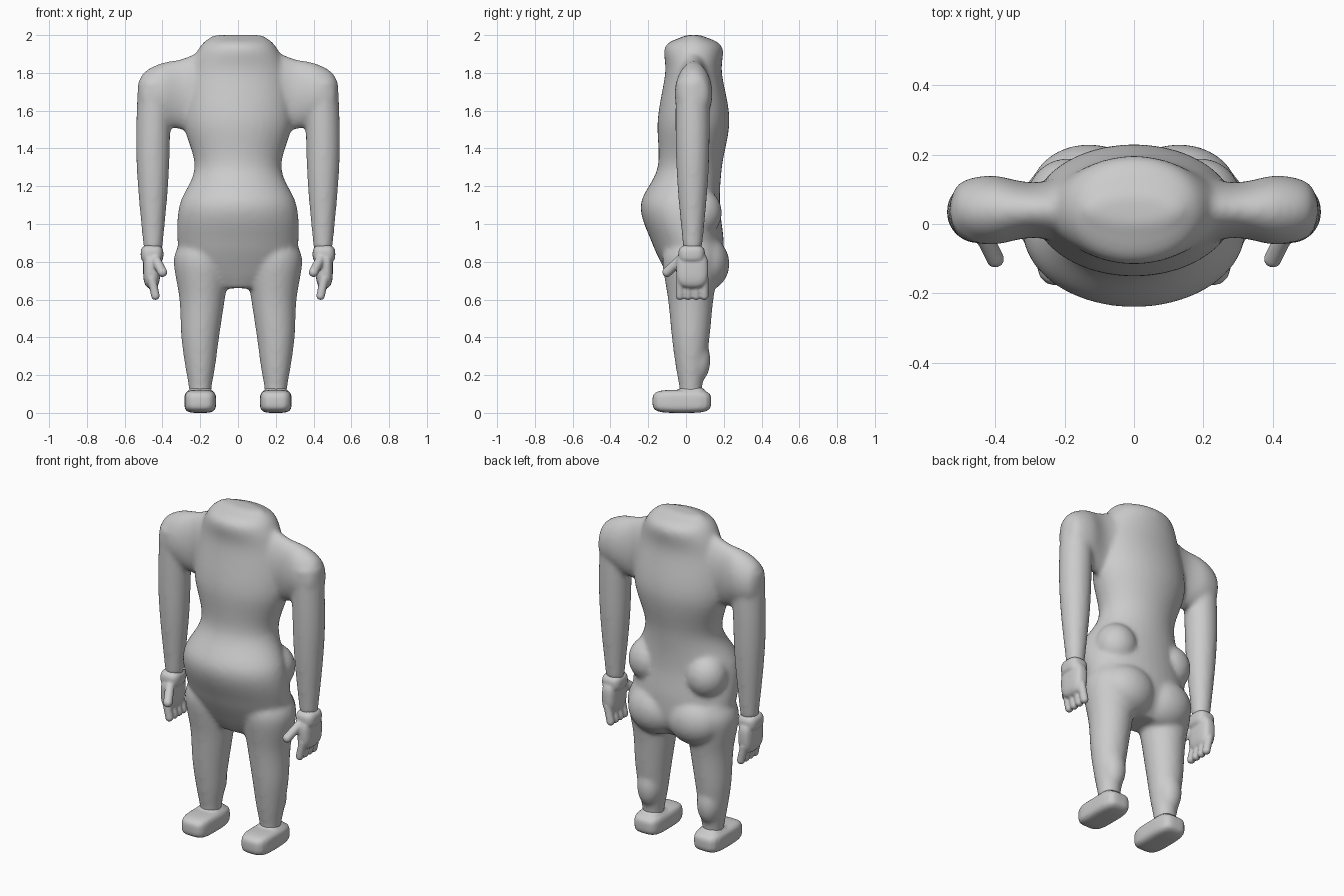
import bpy, bmesh, math
from mathutils import Vector

default_cube = bpy.data.objects.get("Cube")
if default_cube:
    bpy.data.objects.remove(default_cube, do_unlink=True)

grey = (.6, .6, .6, 1)
skin = bpy.data.materials.new("plain_grey")
skin.use_nodes = True
skin.diffuse_color = grey
skin.node_tree.nodes["Principled BSDF"].inputs["Base Color"].default_value = grey


def spline(rows, steps=6):
    """Smoothly interpolate the cross-section rows."""
    rows = [Vector(row) for row in rows]
    slopes = [(after - before) / 2 for before, after in zip(rows, rows[2:])]
    slopes = [rows[1] - rows[0], *slopes, rows[-1] - rows[-2]]
    result = []
    for index in range(len(rows) - 1):
        start, end = rows[index:index + 2]
        leave, arrive = slopes[index:index + 2]
        for step in range(steps):
            t = step / steps
            u = 1 - t
            result.append(start * (1 + 2 * t) * u * u + leave * t * u * u
                          + end * t * t * (3 - 2 * t) - arrive * t * t * u)
    return result + [rows[-1]]


def rounded(value, power):
    """Superellipse coordinate from a sine or cosine."""
    return math.copysign(abs(value) ** (2 / power), value)


def loft(bm, rows, axis="z", side=1, power=2, segments=40):
    """Rows hold the position on the axis, two centres and two radii."""
    rings = []
    for along, centre_u, centre_v, radius_u, radius_v in spline(rows):
        ring = []
        for segment in range(segments):
            angle = math.tau * segment / segments
            u = centre_u + radius_u * rounded(math.cos(angle), power)
            v = centre_v + radius_v * rounded(math.sin(angle), power)
            x, y, z = (along, u, v) if axis == "x" else (u, v, along)
            ring.append(bm.verts.new((x * side, y, z)))
        rings.append(ring)
    for lower, upper in zip(rings, rings[1:]):
        for k in range(segments):
            bm.faces.new((lower[k], lower[k - 1], upper[k - 1], upper[k]))
    bm.faces.new(rings[0])
    bm.faces.new(rings[-1])


def round_limb(bm, rows, y, side):
    """Rows hold height, sideways position and radius."""
    loft(bm, [(z, x, y, radius, radius) for z, x, radius in rows], side=side)


def blob(bm, centre, radii, side, power=2):
    """Ellipsoid, boxier for a higher power."""
    made = bmesh.ops.create_uvsphere(bm, u_segments=32, v_segments=20, radius=1)
    for vert in made["verts"]:
        direction = vert.co.copy()
        length = sum(abs(c) ** power for c in direction) ** (1 / power)
        x, y, z = (c + r * d / length for c, r, d in zip(centre, radii, direction))
        vert.co = (x * side, y, z)


def digit(bm, base, tip, radius, side, beads=9):
    """Round-ended finger as a row of overlapping beads."""
    for bead in range(beads):
        centre = Vector(base).lerp(Vector(tip), bead / (beads - 1))
        blob(bm, centre, [radius] * 3, side)


def finish(bm, name, voxel, softness):
    """Fuse overlapping volumes into one soft skin."""
    bmesh.ops.recalc_face_normals(bm, faces=bm.faces)
    mesh = bpy.data.meshes.new(name)
    bm.to_mesh(mesh)
    bm.free()
    mesh.materials.append(skin)
    part = bpy.data.objects.new(name, mesh)
    bpy.context.collection.objects.link(part)
    remesh = part.modifiers.new("fuse", "REMESH")
    remesh.mode = "VOXEL"
    remesh.voxel_size = voxel
    remesh.use_smooth_shade = True
    relax = part.modifiers.new("soften", "SMOOTH")
    relax.iterations = softness


# Torso with belly: height, depth position, half width, half depth
torso = [(2, .04, .13, .04), (1.94, .04, .2, .15), (1.8, .04, .26, .15),
         (1.55, .04, .29, .19), (1.3, .02, .23, .17), (1.1, -.03, .31, .21),
         (.9, .01, .32, .19), (.75, .04, .28, .15), (.66, .03, .14, .09)]
# Shoulder: sideways position, height, half depth, half height
shoulder = [(.1, 1.74, .12, .22), (.28, 1.69, .08, .19), (.41, 1.69, .1, .16),
            (.5, 1.68, .08, .12), (.53, 1.67, .03, .06)]
# Limbs: height, sideways position, radius
arm = [(1.75, .44, .09), (1.45, .45, .09), (1.2, .45, .08), (.87, .45, .05)]
leg = [(.9, .18, .13), (.8, .19, .15), (.6, .19, .12), (.4, .2, .1),
       (.25, .2, .08), (.13, .2, .06), (.07, .2, .06)]

body = bmesh.new()
loft(body, [(z, 0, y, width, depth) for z, y, width, depth in torso])
for side in (1, -1):
    loft(body, [(x, .04, z, depth, height) for x, z, depth, height in shoulder],
         axis="x", side=side)
    round_limb(body, arm, .035, side)
    round_limb(body, leg, .025, side)
    # Buttock, flank and calf
    blob(body, (.13, .09, .79), (.17, .14, .15), side)
    blob(body, (.19, .07, 1.06), (.12, .12, .13), side)
    blob(body, (.2, .06, .28), (.07, .07, .12), side)
finish(body, "body", voxel=.013, softness=8)

for side, label in ((1, "left"), (-1, "right")):
    # Palm with wrist cuff
    hand = bmesh.new()
    blob(hand, (.455, .03, .84), (.06, .07, .05), side, power=3)
    blob(hand, (.457, .033, .76), (.045, .085, .1), side, power=3)
    # Fingers and thumb
    for finger in range(4):
        y = finger * .043 - .032
        digit(hand, (.457, y, .71), (.437, y, .62), .023, side)
    digit(hand, (.44, -.02, .82), (.4, -.1, .745), .026, side)
    finish(hand, label + "_hand", voxel=.007, softness=3)

    # Foot with ankle collar
    foot = bmesh.new()
    blob(foot, (.2, -.022, .061), (.084, .155, .061), side, power=4)
    blob(foot, (.2, .03, .08), (.07, .08, .06), side, power=3)
    finish(foot, label + "_foot", voxel=.009, softness=3)
